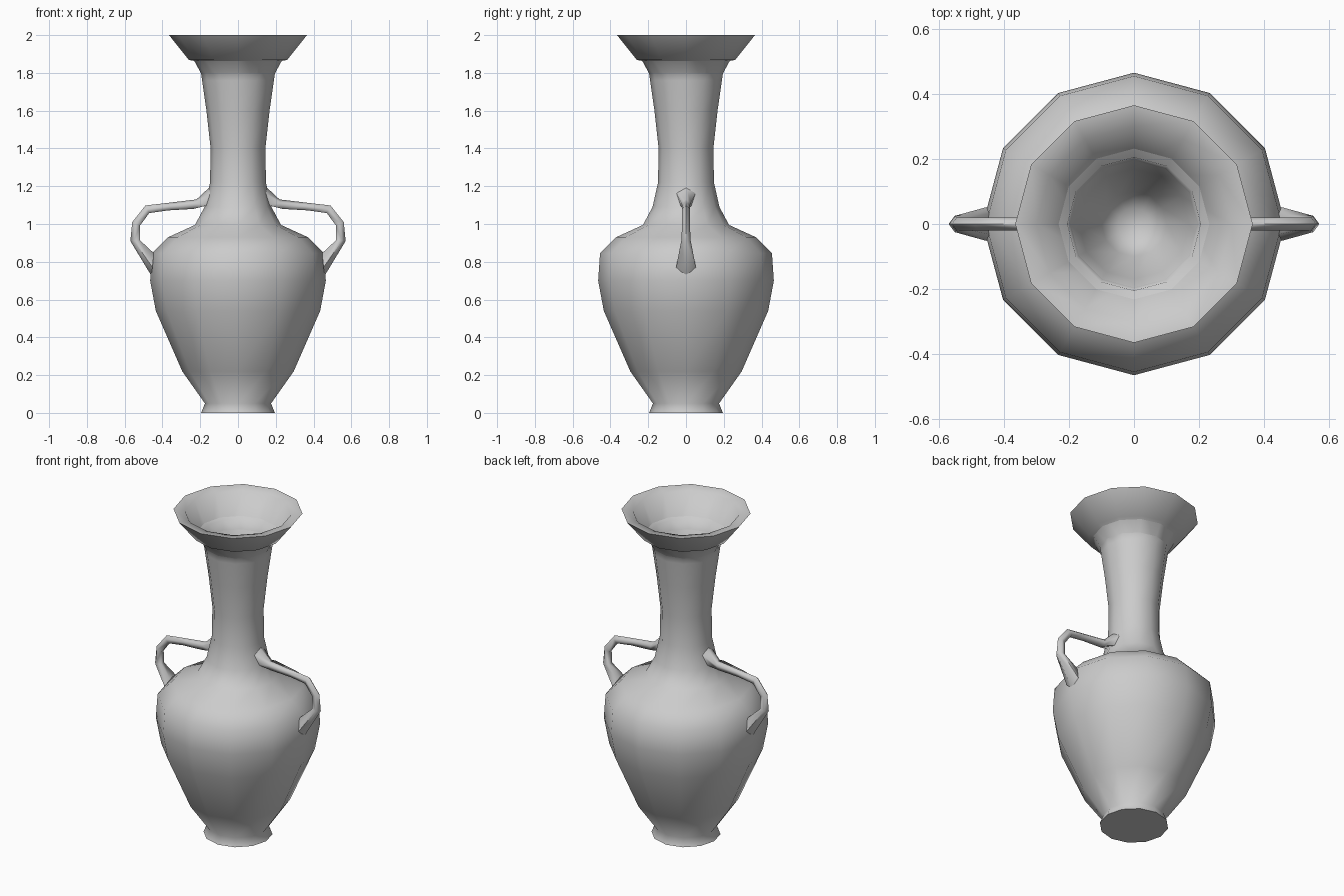
import bpy
import bmesh
from math import sin, cos, tau, radians
from mathutils import Vector

if "Cube" in bpy.data.objects:
    bpy.data.objects.remove(bpy.data.objects["Cube"], do_unlink=True)

GREY = (0.6, 0.6, 0.6, 1.0)
clay = bpy.data.materials.new("grey clay")
clay.use_nodes = True
clay.diffuse_color = GREY
bsdf = next(n for n in clay.node_tree.nodes if n.type == 'BSDF_PRINCIPLED')
bsdf.inputs["Base Color"].default_value = GREY


def loft(name, sections, angle):
    """Skin a list of closed rings, cap both ends and shade smooth."""
    bm = bmesh.new()
    rings = [[bm.verts.new(p) for p in ring] for ring in sections]
    for low, high in zip(rings, rings[1:]):
        for i in range(len(low)):
            j = (i + 1) % len(low)
            bm.faces.new((low[i], low[j], high[j], high[i]))
    bm.faces.new(rings[0][::-1])
    bm.faces.new(rings[-1])
    bmesh.ops.recalc_face_normals(bm, faces=bm.faces)
    mesh = bpy.data.meshes.new(name)
    bm.to_mesh(mesh)
    bm.free()
    mesh.materials.append(clay)
    obj = bpy.data.objects.new(name, mesh)
    bpy.context.collection.objects.link(obj)
    bpy.ops.object.select_all(action='DESELECT')
    obj.select_set(True)
    bpy.context.view_layer.objects.active = obj
    bpy.ops.object.shade_smooth_by_angle(angle=radians(angle))
    return obj


# Vase: foot, belly, shoulder, neck, flared lip, then down the funnel mouth
SIDES = 12
profile = [
    (0.195, 0), (0.175, 0.05), (0.295, 0.22), (0.435, 0.54), (0.465, 0.7),
    (0.455, 0.845), (0.37, 0.93), (0.228, 0.995), (0.177, 1.09),
    (0.148, 1.22), (0.145, 1.4), (0.167, 1.6), (0.19, 1.76), (0.205, 1.86),
    (0.26, 1.868), (0.365, 2), (0.3, 1.99),
    (0.17, 1.75), (0.1, 1.5), (0.05, 1.45),
]
loft("vase_body", [[(r * cos(tau * i / SIDES), r * sin(tau * i / SIDES), z)
                    for i in range(SIDES)] for r, z in profile], 75)

# Handles: outer point, inner point (x, z) and half width of each section
handle_path = [
    ((0.145, 1.2), (0.155, 1.1), 0.05),
    ((0.22, 1.13), (0.235, 1.08), 0.025),
    ((0.345, 1.115), (0.37, 1.072), 0.02),
    ((0.49, 1.098), (0.47, 1.058), 0.02),
    ((0.56, 1.01), (0.52, 0.99), 0.02),
    ((0.57, 0.91), (0.52, 0.915), 0.025),
    ((0.458, 0.725), (0.445, 0.845), 0.052),
]


def pentagon(outer, inner, half, side):
    """Five-sided section with its point on the outside of the bend."""
    outer, inner = Vector(outer), Vector(inner)
    flat = cos(tau * 2 / 5)
    ring = []
    for i in range(5):
        a = tau * i / 5
        p = outer.lerp(inner, (1 - cos(a)) / (1 - flat))
        ring.append((side * p.x, half * sin(a) / sin(tau / 5), p.y))
    return ring


for name, side in (("left_handle", 1), ("right_handle", -1)):
    loft(name, [pentagon(*section, side) for section in handle_path], 75)
